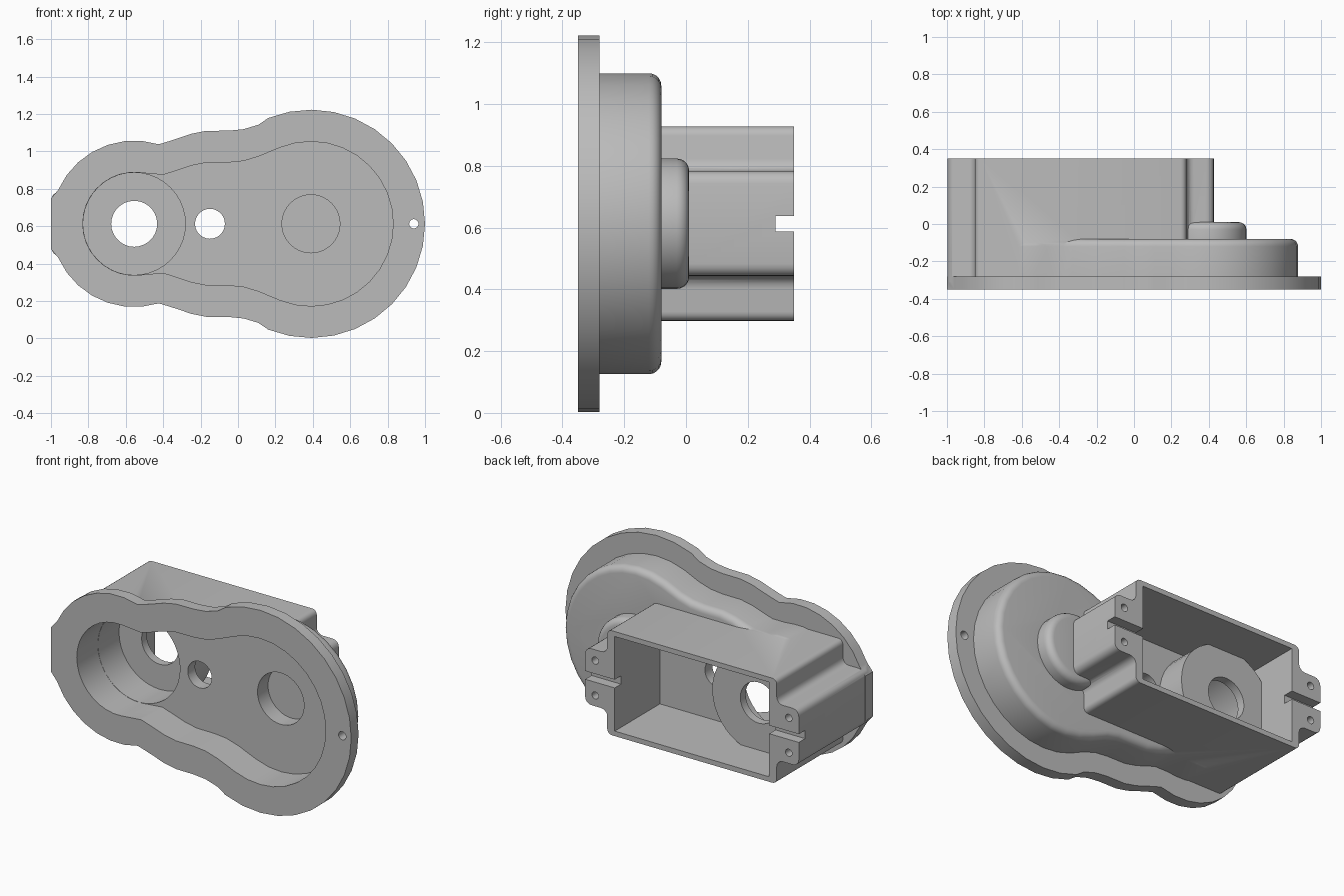
import bpy, bmesh
from math import sin, cos, pi, radians

cube = bpy.data.objects.get("Cube")
if cube:
    bpy.data.objects.remove(cube)

CZ = 0.6125          # height of the long axis
BOX_X = -0.285       # middle of the rear box

grey = bpy.data.materials.new("cast_grey")
grey.use_nodes = True
COLOUR = (0.5, 0.5, 0.5, 1)
grey.diffuse_color = COLOUR
grey.node_tree.nodes["Principled BSDF"].inputs["Base Color"].default_value = COLOUR


def loft(name, layers):
    """Solid through (y, ring) layers; each ring is a list of (x, z about the axis)."""
    bm = bmesh.new()
    rings = [[bm.verts.new((x, y, z + CZ)) for x, z in ring] for y, ring in layers]
    for a, b in zip(rings, rings[1:]):
        for i in range(len(a)):
            j = (i + 1) % len(a)
            bm.faces.new((a[i], a[j], b[j], b[i]))
    bm.faces.new(rings[0])
    bm.faces.new(rings[-1])
    bmesh.ops.recalc_face_normals(bm, faces=bm.faces[:])
    mesh = bpy.data.meshes.new(name)
    bm.to_mesh(mesh)
    bm.free()
    mesh.materials.append(grey)
    obj = bpy.data.objects.new(name, mesh)
    bpy.context.collection.objects.link(obj)
    return obj


def arc(cx, cz, r, a0, a1, n):
    angles = [radians(a0 + (a1 - a0) * i / n) for i in range(n + 1)]
    return [(cx + r * cos(a), cz + r * sin(a)) for a in angles]


def circle(cx, r, n=40, cz=0):
    return arc(cx, cz, r, 0, 360, n)[:-1]


def cylinder(name, cx, r, y0, y1, n=40, cz=0):
    ring = circle(cx, r, n, cz)
    return loft(name, [(y0, ring), (y1, ring)])


def mirror_z(half):
    """Close an upper half outline with its reflection."""
    return half + [(x, -z) for x, z in reversed(half) if z > 1e-4]


WAIST = [(0.11, 0.36), (0.03, 0.336), (-0.05, 0.328), (-0.17, 0.327),
         (-0.25, 0.311), (-0.33, 0.284), (-0.40, 0.262)]


def outline(d, flange=False):
    """Three-lobed cover outline, grown outwards by d."""
    half = arc(0.39, 0, 0.44 + d, 0, 112, 10)
    half += [(x, z + d) for x, z in WAIST]
    if flange:
        half += arc(-0.555, 0, 0.275 + d, 73, 156, 7) + [(-1, 0.135)]
    else:
        half += arc(-0.555, 0, 0.275 + d, 85, 180, 9)
    return mirror_z(half)


def rounded(y0, y1, r, ring_at):
    """Layers of a straight wall ending in a rounded edge of radius r."""
    layers = [(y0, ring_at(0))]
    for i in range(6):
        t = i * pi / 10
        layers.append((y1 - r + r * sin(t), ring_at(r * (cos(t) - 1))))
    return layers


def rect(cx, hw, hz):
    return [(cx + hw, -hz), (cx + hw, hz), (cx - hw, hz), (cx - hw, -hz)]


def prism(name, ring, y0, y1):
    return loft(name, [(y0, ring), (y1, ring)])


def combine(target, tool, operation):
    mod = target.modifiers.new("combine", 'BOOLEAN')
    mod.operation = operation
    mod.solver = 'EXACT'
    mod.object = tool
    bpy.context.view_layer.objects.active = target
    bpy.ops.object.modifier_apply(modifier=mod.name)
    bpy.data.objects.remove(tool)


# Mounting flange
housing = prism("gear_housing", outline(0.17, True), -0.35, -0.28)

# Raised cover with a rounded rear edge
combine(housing, loft("cover", rounded(-0.31, -0.08, 0.04,
        lambda d: outline(0.047 + d))), 'UNION')

# Rear box with a filleted lug at each end
quarter = arc(0.672, 0.13, 0.04, 0, 90, 4)
quarter += arc(0.605, 0.21, 0.04, 270, 180, 4)
quarter += arc(0.535, 0.285, 0.03, 0, 90, 4)
half = quarter + [(-x, z) for x, z in reversed(quarter)]
box_ring = mirror_z([(BOX_X + x, z) for x, z in half])
combine(housing, prism("rear_box", box_ring, -0.31, 0.35), 'UNION')

# Round bearing cap
combine(housing, loft("bearing_cap", rounded(-0.12, 0.01, 0.04,
        lambda d: circle(0.39, 0.211 + d))), 'UNION')

# Box cavity, then the shaft boss standing in it
combine(housing, prism("cavity", rect(BOX_X, 0.515, 0.285), -0.08, 0.5), 'DIFFERENCE')
combine(housing, cylinder("shaft_boss", -0.555, 0.31, -0.11, 0.10), 'UNION')

# Front pocket, shaft well and bearing seat
combine(housing, prism("pocket", outline(0), -0.5, -0.15), 'DIFFERENCE')
combine(housing, cylinder("shaft_well", -0.555, 0.2735, -0.2, 0.05), 'DIFFERENCE')
combine(housing, cylinder("bearing_seat", 0.39, 0.155, -0.2, -0.05), 'DIFFERENCE')

# Through holes
for cx, r in ((-0.555, 0.123), (-0.15, 0.08)):
    combine(housing, cylinder("shaft_hole", cx, r, -0.25, 0.2, 28), 'DIFFERENCE')
combine(housing, cylinder("flange_hole", 0.94, 0.025, -0.4, -0.2, 16), 'DIFFERENCE')

# Slots and screw holes in the lugs
combine(housing, prism("slot", rect(BOX_X, 0.9, 0.025), 0.29, 0.5), 'DIFFERENCE')
for side in (-1, 1):
    for cz in (-0.105, 0.105):
        combine(housing, cylinder("screw_hole", BOX_X + side * 0.645, 0.022,
                                  0.2, 0.5, 14, cz), 'DIFFERENCE')

# Smooth shading with crisp edges
bpy.ops.object.select_all(action='DESELECT')
housing.select_set(True)
bpy.context.view_layer.objects.active = housing
bpy.ops.object.shade_smooth_by_angle(angle=radians(30))
